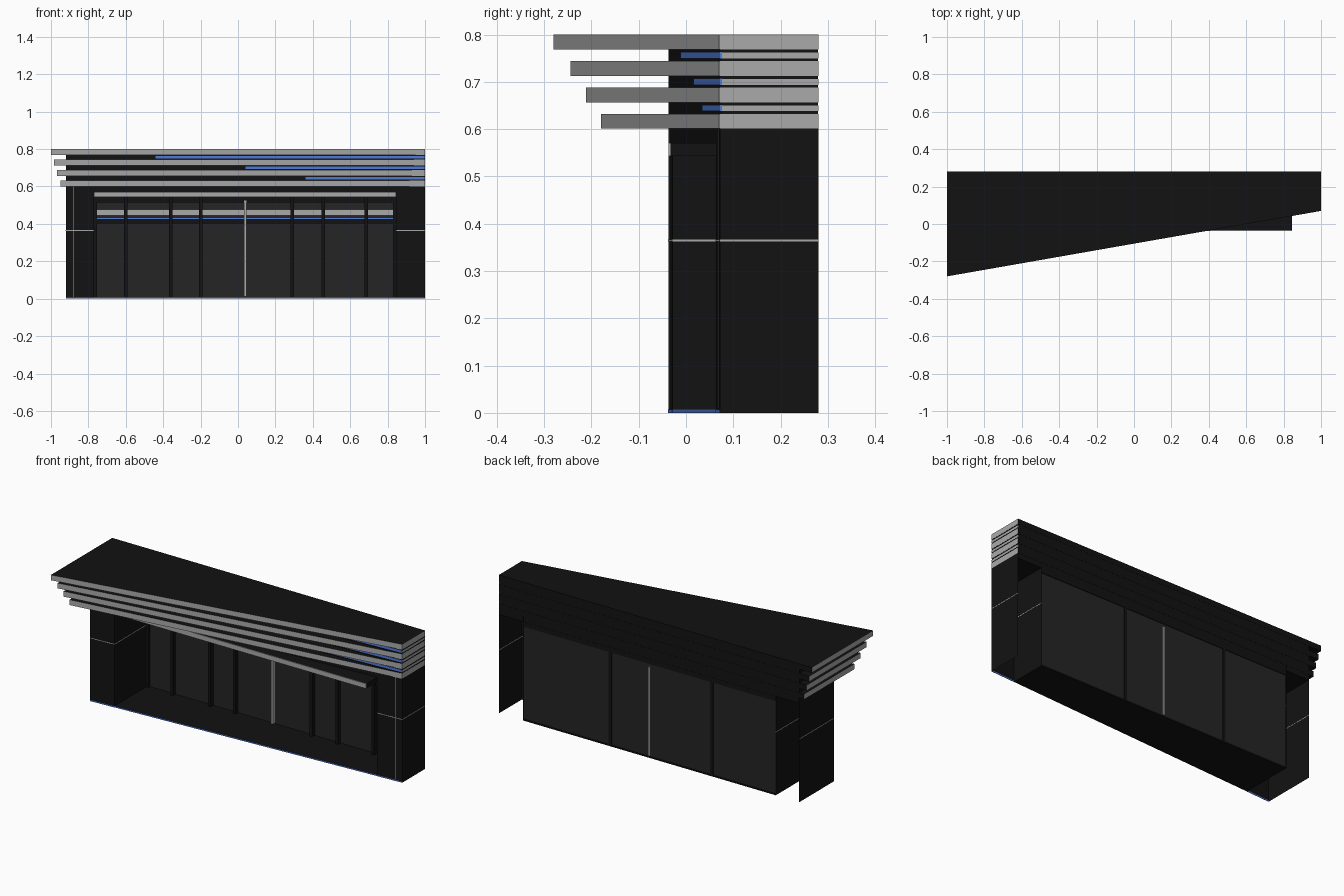
import bpy, bmesh

if "Cube" in bpy.data.objects:
    bpy.data.objects.remove(bpy.data.objects["Cube"])


def material(name, r, g, b):
    m = bpy.data.materials.new(name)
    m.diffuse_color = (r, g, b, 1)
    m.use_nodes = True
    m.node_tree.nodes["Principled BSDF"].inputs["Base Color"].default_value = m.diffuse_color
    return m


BLACK = material("black_panel", 0.006, 0.006, 0.006)
GLASS = material("dark_glass", 0.018, 0.018, 0.018)
GREY = material("light_metal", 0.4, 0.4, 0.4)
BLUE = material("blue_light", 0.08, 0.2, 0.7)
BACK = 0.28


def make(name, verts, faces, mats, indices=None):
    me = bpy.data.meshes.new(name)
    me.from_pydata(verts, [], faces)
    for m in mats:
        me.materials.append(m)
    if indices:
        for p, i in zip(me.polygons, indices):
            p.material_index = i
    ob = bpy.data.objects.new(name, me)
    bpy.context.collection.objects.link(ob)
    return ob


def prism(name, pts, z0, z1, mats, sides=(0, 0, 0, 0)):
    # plan points run back-left, front-left, front-right, back-right
    verts = [(x, y, z) for z in (z0, z1) for x, y in pts]
    faces = [(i, (i + 1) % 4, (i + 1) % 4 + 4, i + 4) for i in range(4)]
    faces += [(3, 2, 1, 0), (4, 5, 6, 7)]
    return make(name, verts, faces, mats, list(sides) + [0, 0])


def box(name, x0, x1, y0, y1, z0, z1, mat):
    return prism(name, [(x0, y1), (x0, y0), (x1, y0), (x1, y1)], z0, z1, [mat])


def wall(name, a, b, z0, z1, mat):
    # single upright sheet between two plan points
    v = [(*a, z0), (*b, z0), (*b, z1), (*a, z1)]
    return make(name, v, [(0, 1, 2, 3)], [mat])


def front(x):
    # slanted front line of the building
    return -0.037 + (x + 0.92) * 0.109 / 1.92


def slanted(name, x0, x1, depth, out, z0, z1, mats, sides=(0, 0, 0, 0)):
    # bar that follows the slanted front
    pts = [(x0, front(x0) + depth), (x0, front(x0) - out),
           (x1, front(x1) - out), (x1, front(x1) + depth)]
    return prism(name, pts, z0, z1, mats, sides)


# Stepped canopy layers: black slabs with grey edges
for i, (x, y, z) in enumerate([(-0.95, -0.18, 0.601), (-0.967, -0.211, 0.657),
                               (-0.983, -0.244, 0.713), (-1.0, -0.28, 0.769)]):
    prism(f"canopy_layer_{i + 1}", [(x, BACK), (x, y), (1, 0.07), (1, BACK)],
          z, z + 0.031, [BLACK, GREY], (1, 1, 1, 0))

# Recessed core behind the canopy layers
prism("canopy_core", [(-0.92, BACK - 0.001), (-0.92, front(-0.92)),
                      (0.999, front(1)), (0.999, BACK - 0.001)], 0.571, 0.785, [BLACK])

# Light strips in the canopy gaps, with grey returns on the right side
for i, (x, z) in enumerate([(0.36, 0.638), (0.04, 0.694), (-0.44, 0.75)]):
    slanted(f"canopy_light_{i + 1}", x, 1.0, 0.004, 0.002, z, z + 0.013, [BLUE])
    box(f"canopy_side_strip_{i + 1}", 0.996, 1.0, 0.075, BACK, z, z + 0.012, GREY)

# Hollow piers, open at the back, with thin seams
L, R = -0.77, 0.845
for side, x0, x1, seam_x in (("left", -0.92, L, -0.88), ("right", R, 1.0, 0.96)):
    wall(f"{side}_pier_front", (x0, front(x0)), (x1, front(x1)), 0, 0.601, BLACK)
    for part, x in (("low_x", x0), ("high_x", x1)):
        wall(f"{side}_pier_{part}_side", (x, front(x)), (x, BACK), 0, 0.601, BLACK)
        box(f"{side}_pier_{part}_seam", x - 0.001, x + 0.001, front(x), BACK,
            0.363, 0.367, GREY)
    slanted(f"{side}_pier_front_seam", x0, x1, 0.001, 0.001, 0.363, 0.367, [GREY])
    slanted(f"{side}_pier_upright_seam", seam_x - 0.001, seam_x + 0.001,
            0.001, 0.001, 0.01, 0.6, [GREY])

# Floor with blue front edge
prism("floor", [(L, BACK), (L, front(L)), (R, front(R)), (R, BACK)],
      0, 0.008, [BLACK, BLUE], (0, 1, 0, 0))
for side, x0, x1 in (("left", -0.92, L), ("right", R, 1.0)):
    slanted(f"{side}_base_light", x0, x1, 0.001, 0.001, 0, 0.007, [BLUE])

# Entrance ceiling and straight grey lintel
prism("entrance_ceiling", [(L, BACK), (L, -0.033), (R, -0.033), (R, BACK)],
      0.543, 0.571, [BLACK])
box("lintel_trim", L, R, -0.037, -0.033, 0.543, 0.571, GREY)

# Glazed wall and its frame
wall("glass_wall", (L, 0.276), (R, 0.276), 0, 0.571, GLASS)
box("left_frame", L, L + 0.015, 0.26, 0.275, 0.008, 0.543, BLACK)
box("right_frame", R - 0.015, R, 0.26, 0.275, 0.008, 0.543, BLACK)
box("head_frame", L, R, 0.262, 0.275, 0.515, 0.543, BLACK)
for i, x in enumerate((-0.6, -0.36, -0.2, 0.29, 0.455, 0.685)):
    back = BACK if x in (-0.36, 0.29) else 0.275
    box(f"mullion_{i + 1}", x - 0.009, x + 0.009, 0.252, back, 0.008, 0.543, BLACK)
box("door_meeting_bar", 0.033, 0.045, 0.255, BACK, 0.012, 0.525, GREY)

# Transom rails and lights
box("transom_rail", L, R, 0.266, 0.275, 0.403, 0.427, BLACK)
box("transom_blue_strip", L + 0.015, R - 0.015, 0.264, 0.275, 0.427, 0.433, BLUE)
box("transom_light_band", L + 0.015, R - 0.015, 0.266, 0.275, 0.445, 0.477, GREY)
